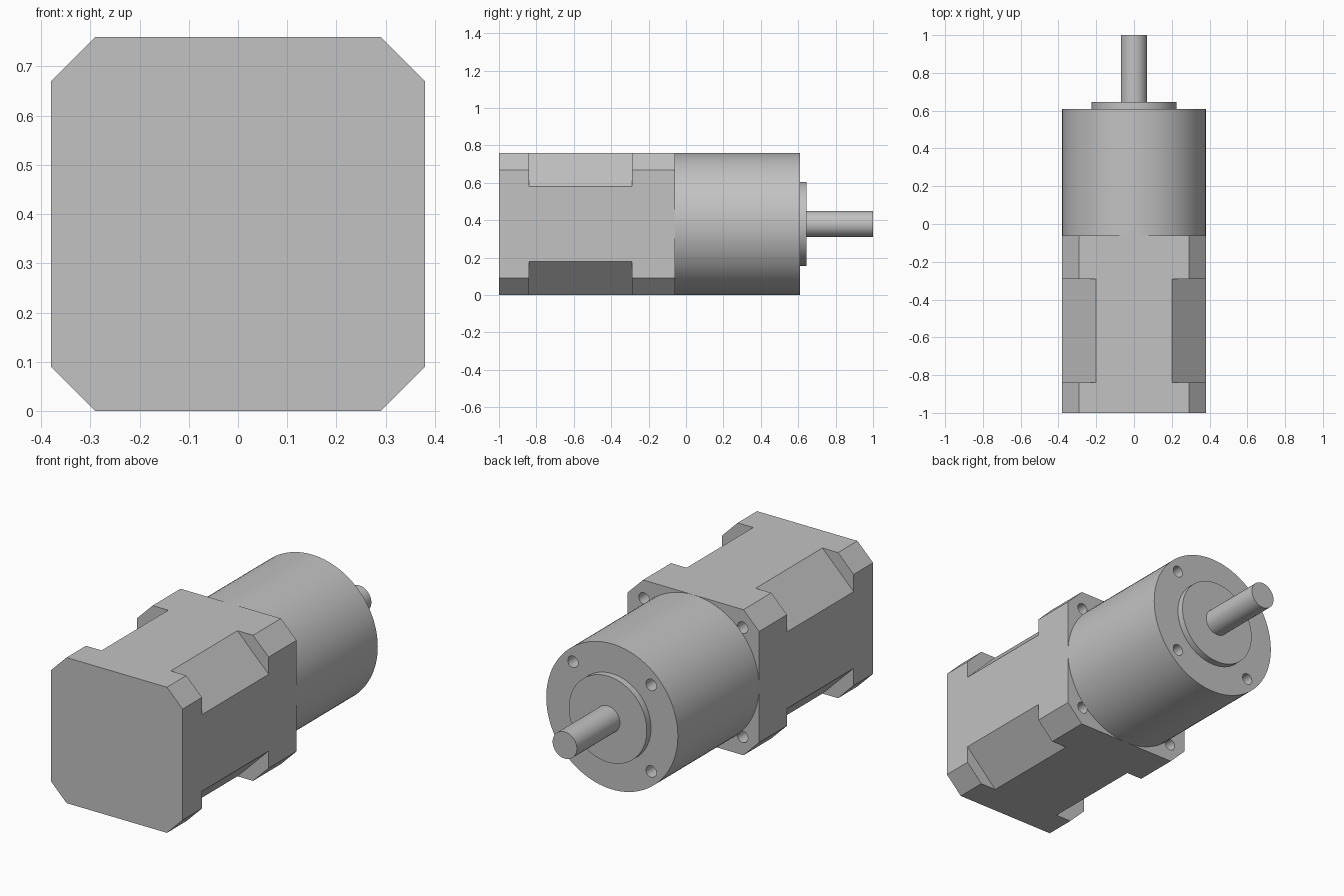
import bpy
import bmesh
import math
from mathutils import Matrix

cube = bpy.data.objects.get("Cube")
if cube:
    bpy.data.objects.remove(cube, do_unlink=True)

HALF = 0.38          # half width of the body, also the axis height
SIGNS = [(sx, sz) for sx in (-1, 1) for sz in (-1, 1)]

steel = bpy.data.materials.new("plain_grey")
steel.use_nodes = True
grey = (0.54, 0.54, 0.54, 1)
steel.diffuse_color = grey
steel.node_tree.nodes["Principled BSDF"].inputs["Base Color"].default_value = grey


def finish(name, bm):
    bmesh.ops.recalc_face_normals(bm, faces=bm.faces)
    mesh = bpy.data.meshes.new(name)
    bm.to_mesh(mesh)
    bm.free()
    mesh.materials.append(steel)
    obj = bpy.data.objects.new(name, mesh)
    bpy.context.collection.objects.link(obj)
    return obj


def add_rod(bm, radius, y0, y1, x=0, z=HALF, sides=96):
    """Closed cylinder along y."""
    place = Matrix.Translation((x, (y0 + y1) / 2, z)) @ Matrix.Rotation(math.pi / 2, 4, "X")
    bmesh.ops.create_cone(bm, cap_ends=True, segments=sides, radius1=radius,
                          radius2=radius, depth=y1 - y0, matrix=place)


def rod(name, radius, y0, y1):
    bm = bmesh.new()
    add_rod(bm, radius, y0, y1)
    return finish(name, bm)


def drill(name, spread, y0, y1):
    """Four round cutters on a square pattern."""
    bm = bmesh.new()
    for sx, sz in SIGNS:
        add_rod(bm, 0.03, y0, y1, sx * spread, HALF + sz * spread, 32)
    return finish(name, bm)


def cut(target, cutter):
    mod = target.modifiers.new("cut", "BOOLEAN")
    mod.operation = "DIFFERENCE"
    mod.solver = "EXACT"
    mod.object = cutter
    bpy.context.view_layer.objects.active = target
    bpy.ops.object.modifier_apply(modifier=mod.name)
    bpy.data.objects.remove(cutter, do_unlink=True)


# Motor body: square block with bevelled long edges
bm = bmesh.new()
bmesh.ops.create_cube(bm, size=1, matrix=Matrix.Translation((0, -0.53, HALF))
                      @ Matrix.Diagonal((2 * HALF, 0.94, 2 * HALF, 1)))
long_edges = [e for e in bm.edges if abs(e.verts[0].co.y - e.verts[1].co.y) > 0.5]
bmesh.ops.bevel(bm, geom=long_edges, offset=0.09, segments=1, affect="EDGES")
body = finish("motor_body", bm)

# Deeper corner cuts along the middle of the body
bm = bmesh.new()
reach = 0.58 / math.sqrt(2) + 0.2
for i in range(4):
    turn = Matrix.Rotation(math.pi / 4 + i * math.pi / 2, 4, "Y")
    bmesh.ops.create_cube(bm, size=1, matrix=Matrix.Translation((0, -0.565, HALF)) @ turn
                          @ Matrix.Translation((reach, 0, 0))
                          @ Matrix.Diagonal((0.4, 0.55, 0.6, 1)))
cut(body, finish("corner_cutter", bm))

# Mounting holes in the flange corners
cut(body, drill("flange_drill", 0.285, -0.18, 0.0))

# Round gearbox with threaded-hole pattern on its face
gearbox = rod("gearbox", HALF, -0.06, 0.61)
cut(gearbox, drill("face_drill", 0.226, 0.49, 0.7))

# Pilot boss and output shaft
boss = rod("pilot_boss", 0.225, 0.61, 0.645)
shaft = rod("output_shaft", 0.07, 0.645, 1.0)

bpy.ops.object.select_all(action="DESELECT")
for obj in (body, gearbox, boss, shaft):
    obj.select_set(True)
bpy.context.view_layer.objects.active = body
bpy.ops.object.shade_smooth_by_angle(angle=math.radians(30))
